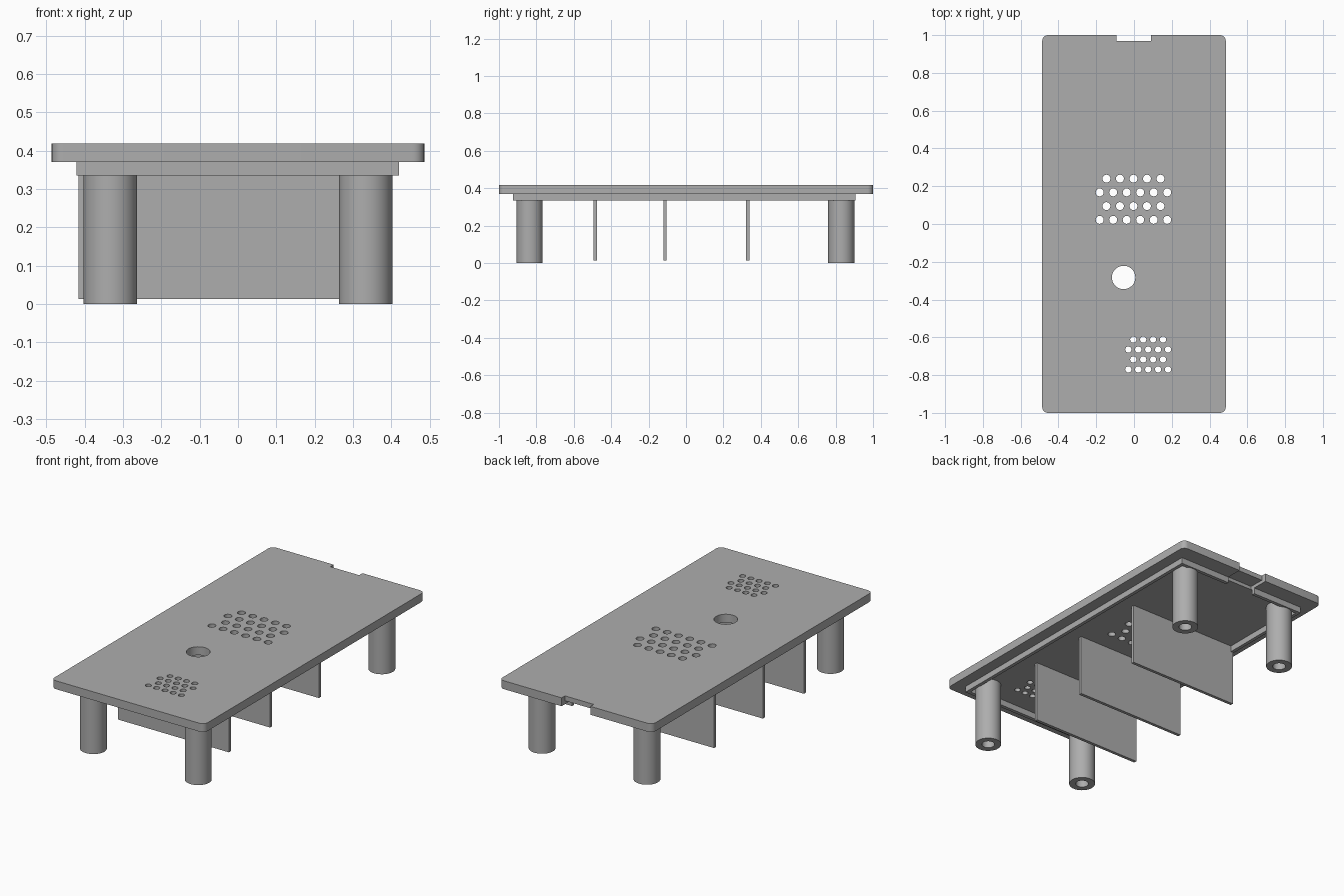
import bpy, bmesh
from math import radians
from mathutils import Matrix, Vector

cube = bpy.data.objects.get("Cube")
if cube:
    bpy.data.objects.remove(cube, do_unlink=True)

grey = bpy.data.materials.new("plain grey")
grey.use_nodes = True
grey.diffuse_color = (0.42, 0.42, 0.42, 1)
grey.node_tree.nodes["Principled BSDF"].inputs["Base Color"].default_value = (0.42, 0.42, 0.42, 1)


def add_box(bm, lo, hi):
    lo, hi = Vector(lo), Vector(hi)
    mat = Matrix.Translation((lo + hi) / 2) @ Matrix.Diagonal((*(hi - lo), 1))
    return bmesh.ops.create_cube(bm, size=1, matrix=mat)["verts"]


def add_cylinder(bm, x, y, z0, z1, r, sides):
    bmesh.ops.create_cone(bm, cap_ends=True, segments=sides, radius1=r, radius2=r,
                          depth=z1 - z0, matrix=Matrix.Translation((x, y, (z0 + z1) / 2)))


def make(name, bm):
    mesh = bpy.data.meshes.new(name)
    bm.to_mesh(mesh)
    bm.free()
    mesh.materials.append(grey)
    obj = bpy.data.objects.new(name, mesh)
    bpy.context.collection.objects.link(obj)
    return obj


def activate(obj):
    bpy.ops.object.select_all(action="DESELECT")
    obj.select_set(True)
    bpy.context.view_layer.objects.active = obj


def cut(obj, bm):
    cutter = make("cutter", bm)
    mod = obj.modifiers.new("cut", "BOOLEAN")
    mod.operation = "DIFFERENCE"
    mod.solver = "EXACT"
    mod.object = cutter
    activate(obj)
    bpy.ops.object.modifier_apply(modifier=mod.name)
    bpy.data.objects.remove(cutter, do_unlink=True)


def smooth(obj):
    activate(obj)
    bpy.ops.object.shade_smooth_by_angle(angle=radians(35))


PLATE, TOP, RIM = 0.37, 0.418, 0.335

# Top plate with rounded corners
bm = bmesh.new()
add_box(bm, (-0.486, -1, PLATE), (0.486, 1, TOP))
upright = [e for e in bm.edges if abs(e.verts[0].co.z - e.verts[1].co.z) > 0.01]
bmesh.ops.bevel(bm, geom=upright, offset=0.03, segments=6, profile=0.5, affect="EDGES")
plate = make("top_plate", bm)

# Staggered vent holes and the round opening
bm = bmesh.new()
for cx, y0, step, dy, count, r in ((-0.003, 0.022, 0.0715, 0.0727, 6, 0.021),
                                   (0.075, -0.77, 0.0525, 0.0527, 5, 0.0165)):
    for row in range(4):
        n = count - row % 2
        for i in range(n):
            add_cylinder(bm, cx + (i - (n - 1) / 2) * step, y0 + row * dy, 0.35, 0.45, r, 24)
add_cylinder(bm, -0.055, -0.283, 0.35, 0.45, 0.062, 48)
cut(plate, bm)

# Port notch in the back edge, then the groove under it
bm = bmesh.new()
add_box(bm, (-0.093, 0.97, 0.3), (0.09, 1.1, 0.5))
cut(plate, bm)
bm = bmesh.new()
add_box(bm, (-0.093, 0.88, 0.3), (0.09, 0.985, 0.39))
cut(plate, bm)
smooth(plate)

# Rim below the plate, open at the port
bm = bmesh.new()
add_box(bm, (-0.422, -0.925, RIM), (0.42, 0.906, PLATE))
rim = make("under_rim", bm)
bm = bmesh.new()
add_box(bm, (-0.402, -0.905, 0.3), (0.4, 0.886, 0.4))
cut(rim, bm)
bm = bmesh.new()
add_box(bm, (-0.093, 0.87, 0.3), (0.09, 0.95, 0.4))
cut(rim, bm)

# Legs with screw holes in their feet
for side, x in (("left", 0.333), ("right", -0.333)):
    for end, y in (("front", -0.836), ("back", 0.83)):
        bm = bmesh.new()
        add_cylinder(bm, x, y, 0, PLATE, 0.07, 48)
        leg = make(f"{end}_{side}_leg", bm)
        bm = bmesh.new()
        add_cylinder(bm, x, y, -0.1, 0.2, 0.035, 32)
        cut(leg, bm)
        smooth(leg)

# Hanging divider panels
for name, y in (("front", -0.485), ("middle", -0.112), ("back", 0.331)):
    bm = bmesh.new()
    add_box(bm, (-0.416, y - 0.009, 0.013), (0.288, y + 0.009, PLATE))
    make(f"{name}_divider", bm)
